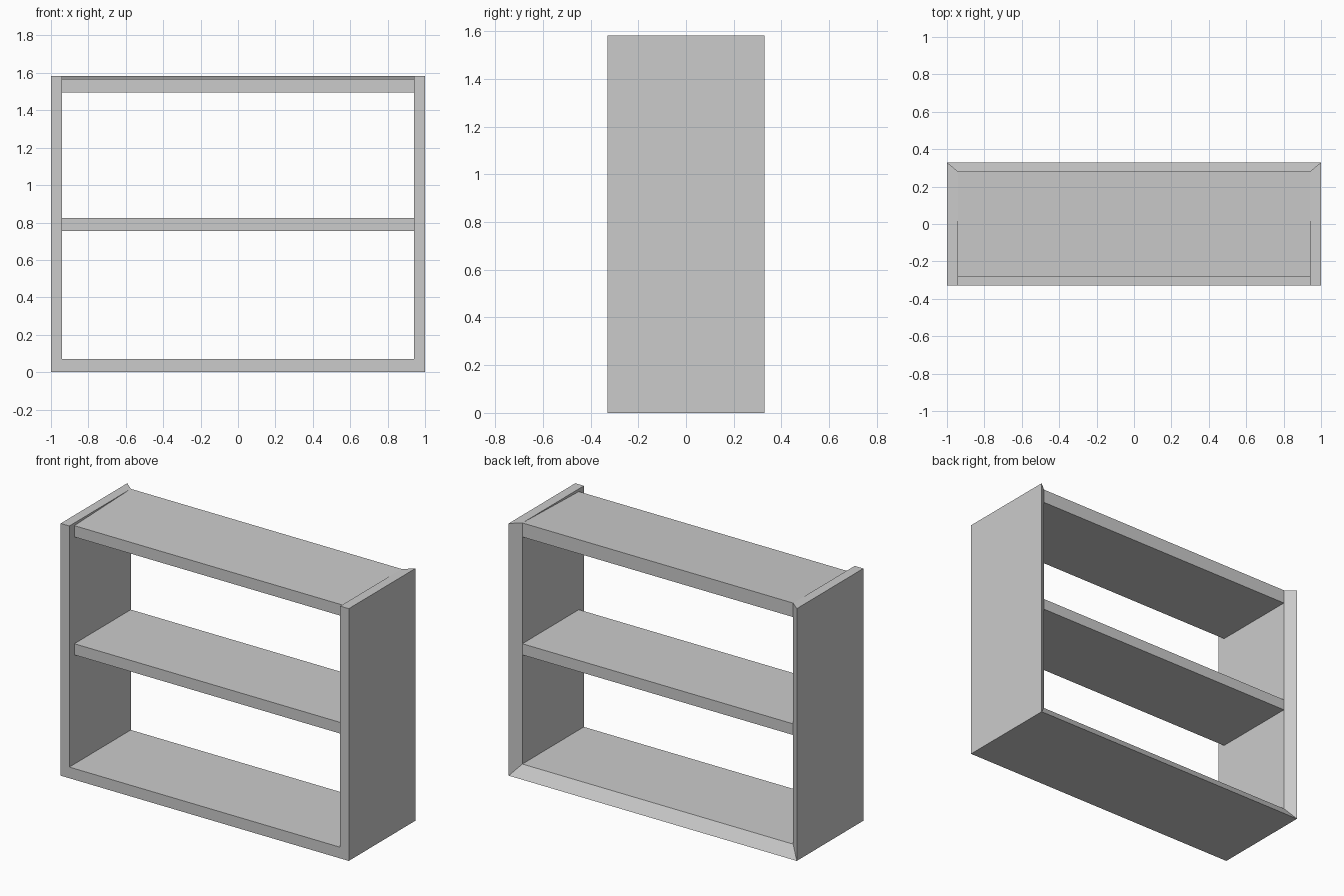
import bpy
import bmesh

cube = bpy.data.objects.get("Cube")
if cube:
    bpy.data.objects.remove(cube, do_unlink=True)

# Overall sizes
HALF_W, HALF_D, HEIGHT = 1.0, 0.33, 1.583
INNER_W, INNER_D, FLOOR = 0.94, 0.28, 0.07

grey = bpy.data.materials.new("plain grey")
grey.use_nodes = True
colour = (0.6, 0.6, 0.6, 1)
grey.diffuse_color = colour
grey.node_tree.nodes["Principled BSDF"].inputs["Base Color"].default_value = colour


def loft(name, rings):
    """Join matching rings of points into a closed, flat-shaded solid."""
    bm = bmesh.new()
    loops = [[bm.verts.new(p) for p in ring] for ring in rings]
    n = len(loops[0])
    for a, b in zip(loops, loops[1:]):
        for i in range(n):
            j = (i + 1) % n
            bm.faces.new((a[i], a[j], b[j], b[i]))
    bm.faces.new(loops[0])
    bm.faces.new(loops[-1])
    bmesh.ops.recalc_face_normals(bm, faces=bm.faces)
    mesh = bpy.data.meshes.new(name)
    bm.to_mesh(mesh)
    bm.free()
    mesh.materials.append(grey)
    obj = bpy.data.objects.new(name, mesh)
    bpy.context.collection.objects.link(obj)
    return obj


def frame_ring(side, z_out, z_in):
    """Board section: square at the front, chamfered inwards at the back."""
    out, inn = side * HALF_W, side * INNER_W
    return [(out, -HALF_D, z_out), (out, HALF_D, z_out),
            (inn, INNER_D, z_in), (inn, -HALF_D, z_in)]


# Two sides and the base, mitred at the lower corners
loft("outer_frame", [frame_ring(-1, HEIGHT, HEIGHT), frame_ring(-1, 0, FLOOR),
                     frame_ring(1, 0, FLOOR), frame_ring(1, HEIGHT, HEIGHT)])


def shelf(name, bottom, top_front, top_back):
    """Board spanning between the sides."""
    section = [(-INNER_D, bottom), (INNER_D, bottom),
               (INNER_D, top_back), (-INNER_D, top_front)]
    loft(name, [[(x, y, z) for y, z in section] for x in (-INNER_W, INNER_W)])


shelf("middle_shelf", 0.755, 0.825, 0.825)
# The top board rises slightly towards the back
shelf("top_shelf", 1.495, 1.566, HEIGHT)
